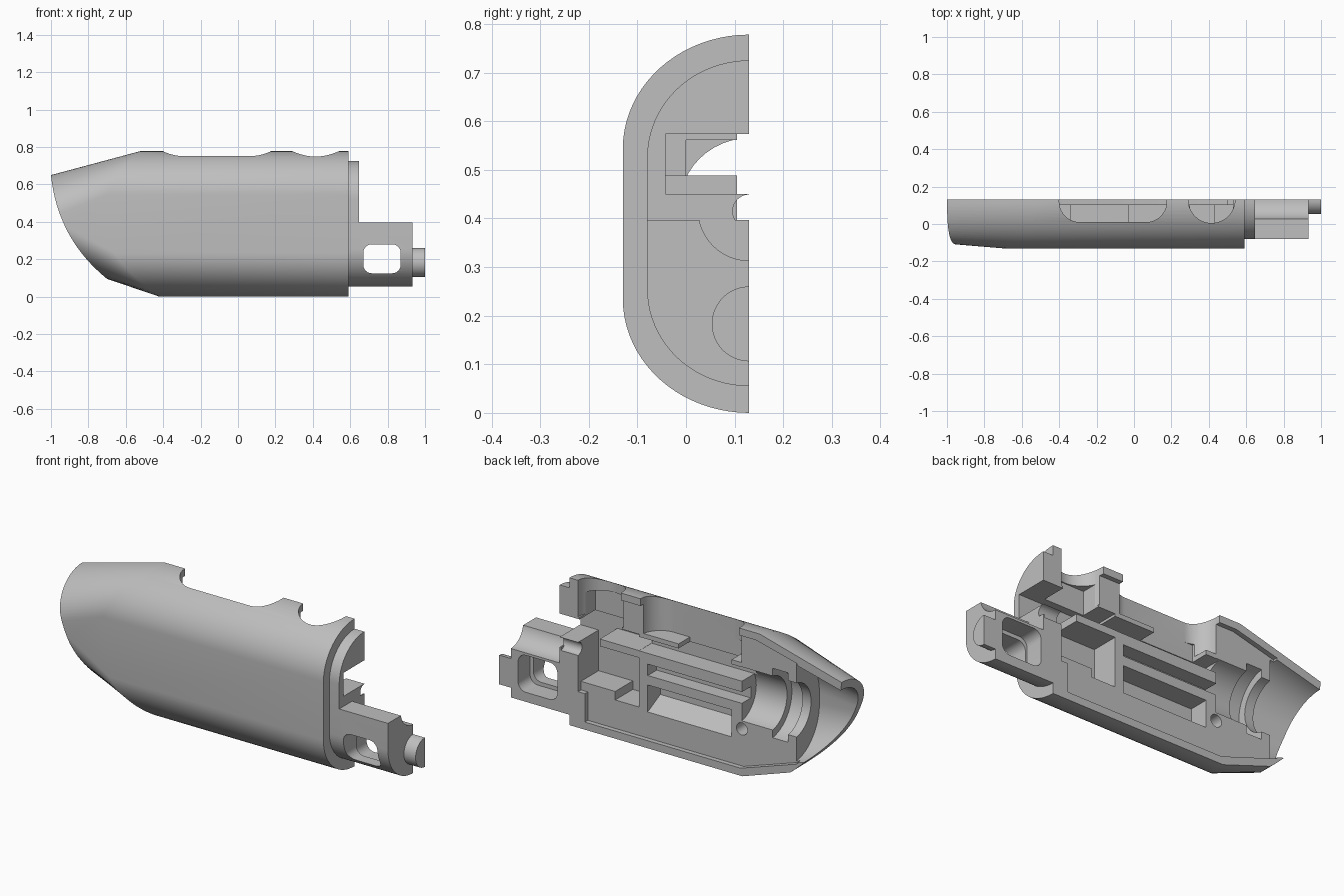
import bpy, bmesh, math
from mathutils import Vector, Matrix

if "Cube" in bpy.data.objects:
    bpy.data.objects.remove(bpy.data.objects["Cube"], do_unlink=True)

SPLIT = 0.13      # flat joining plane of the half casing
MID = 0.39        # mid height of the casing

grey = bpy.data.materials.new("plain_grey")
grey.use_nodes = True
COLOUR = (0.52, 0.52, 0.52, 1)
grey.diffuse_color = COLOUR
grey.node_tree.nodes["Principled BSDF"].inputs["Base Color"].default_value = COLOUR


def make(name, bm):
    bmesh.ops.recalc_face_normals(bm, faces=bm.faces)
    mesh = bpy.data.meshes.new(name)
    bm.to_mesh(mesh)
    bm.free()
    mesh.materials.append(grey)
    obj = bpy.data.objects.new(name, mesh)
    bpy.context.scene.collection.objects.link(obj)
    return obj


def loft(name, rings):
    bm = bmesh.new()
    loops = [[bm.verts.new(p) for p in ring] for ring in rings]
    n = len(loops[0])
    for a, b in zip(loops, loops[1:]):
        for i in range(n):
            j = (i + 1) % n
            bm.faces.new((a[i], a[j], b[j], b[i]))
    bm.faces.new(loops[0])
    bm.faces.new(loops[-1])
    return make(name, bm)


def section(x, depth, low, high, corner=0.235, over=0.0, steps=20):
    """Half of a rounded slot, open towards the joining plane."""
    rz = min(corner, (high - low) / 2 - 0.005)
    arc = [i * math.pi / 2 / steps for i in range(steps + 1)]
    yz = [(SPLIT - depth * math.sin(t), high - rz + rz * math.cos(t)) for t in arc]
    yz += [(SPLIT - depth * math.cos(t), low + rz - rz * math.sin(t)) for t in arc]
    if over:
        yz = [(SPLIT + over, high)] + yz + [(SPLIT + over, low)]
    return [(x(z) if callable(x) else x, y, z) for y, z in yz]


def box(name, x0, x1, y0, y1, z0, z1, bevel=0.0):
    bm = bmesh.new()
    size = Matrix.Diagonal((x1 - x0, y1 - y0, z1 - z0, 1))
    mid = Matrix.Translation(((x0 + x1) / 2, (y0 + y1) / 2, (z0 + z1) / 2))
    bmesh.ops.create_cube(bm, size=1, matrix=mid @ size)
    if bevel:
        edges = [e for e in bm.edges
                 if abs(e.verts[0].co.y - e.verts[1].co.y) > 1e-4]
        bmesh.ops.bevel(bm, geom=edges, offset=bevel, segments=6,
                        profile=0.5, affect="EDGES")
    return make(name, bm)


def rod(name, axis, centre, r, length):
    bm = bmesh.new()
    turn = Vector((0, 0, 1)).rotation_difference(Vector(axis)).to_matrix().to_4x4()
    bmesh.ops.create_cone(bm, cap_ends=True, segments=48, radius1=r, radius2=r,
                          depth=length, matrix=Matrix.Translation(centre) @ turn)
    return make(name, bm)


def rod_x(name, x0, x1, z, r):
    return rod(name, (1, 0, 0), ((x0 + x1) / 2, SPLIT, z), r, x1 - x0)


def carve(obj, cutters):
    for c in cutters:
        m = obj.modifiers.new("cut_" + c.name, "BOOLEAN")
        m.object, m.operation, m.solver = c, "DIFFERENCE", "EXACT"
    bpy.context.view_layer.update()
    graph = bpy.context.evaluated_depsgraph_get()
    mesh = bpy.data.meshes.new_from_object(obj.evaluated_get(graph))
    obj.modifiers.clear()
    obj.data = mesh


def shade(obj):
    bpy.ops.object.select_all(action="DESELECT")
    obj.select_set(True)
    bpy.context.view_layer.objects.active = obj
    bpy.ops.object.shade_smooth_by_angle(angle=math.radians(25))


# Outer casing: straight rounded body with a tapered nose
def bend(z):
    u = (z - MID) / MID
    return -0.72 + 0.25 * u * u - 0.05 * u


casing = loft("casing", [section(0.59, 0.26, 0, 0.778),
                         section(bend, 0.26, 0, 0.778),
                         section(-1.0, 0.235, 0.197, 0.65)])

# Curved cut across the nose
tip, ctrl, heel = Vector((-1, 0.65)), Vector((-0.965, 0.31)), Vector((-0.7, 0.095))
curve = [tip * (1 - t) ** 2 + ctrl * 2 * t * (1 - t) + heel * t * t
         for t in [i / 16 for i in range(17)]]
outline = [(-1.2, 0.65)] + [tuple(p) for p in curve] + [(-0.7, -0.1), (-1.2, -0.1)]
nose_cut = loft("nose_cut", [[(x, y, z) for x, z in outline] for y in (-0.3, 0.3)])

# Hollow nose and the stepped bore behind it
cavity = loft("nose_cavity", [section(-1.1, 0.18, 0.275, 0.58, over=0.1),
                              section(-0.72, 0.215, 0.15, 0.675, over=0.1)])
bore = rod_x("nose_bore", -0.75, -0.4, 0.42, 0.145)
bore_groove = rod_x("bore_groove", -0.67, -0.58, 0.42, 0.185)

# Recessed joining face inside the rim
face_recess = loft("face_recess", [
    [(x, y, z) for x, z in ((0.5, 0.04), (-0.41, 0.04), (-0.74, 0.15),
                            (-0.74, 0.68), (-0.5, 0.74), (0.5, 0.74))]
    for y in (0.105, 0.3)])

# Openings through the top
long_window = box("long_window", -0.4, 0.175, 0.01, 0.3, 0.585, 0.9)
bm = bmesh.new()
bm.from_mesh(long_window.data)
corners = [e for e in bm.edges if all(v.co.y < 0.1 for v in e.verts)
           and abs(e.verts[0].co.z - e.verts[1].co.z) > 0.1]
bmesh.ops.bevel(bm, geom=corners, offset=0.11, segments=10, profile=0.5, affect="EDGES")
bm.to_mesh(long_window.data)
bm.free()
window_well = box("window_well", -0.34, -0.03, 0.01, 0.3, 0.5, 0.65)
round_window = rod("round_window", (0, 0, 1), (0.415, SPLIT, 0.75), 0.125, 0.33)

# Inner compartments
channel = box("channel", -0.42, 0.25, 0.0, 0.3, 0.487, 0.561)
rear_channel = box("rear_channel", 0.5, 0.8, -0.042, 0.3, 0.45, 0.574)
rear_notch = box("rear_notch", -0.42, 0.4, 0.105, 0.3, 0.45, 0.5)
rear_bay = box("rear_bay", 0.2, 0.54, -0.042, 0.3, 0.19, 0.574)
upper_bay = box("upper_bay", 0.3, 0.53, 0.0, 0.3, 0.55, 0.7)
middle_bay = loft("middle_bay", [
    [(x, y, z) for y, z in ((0.3, 0.15), (0.12, 0.17), (0.0, 0.23),
                            (0.0, 0.32), (0.3, 0.32))] for x in (-0.34, 0.15)])
slot = box("slot", -0.42, 0.15, 0.03, 0.3, 0.37, 0.43)
screw_hole = rod("screw_hole", (0, 1, 0), (-0.4, 0.15, 0.235), 0.032, 0.24)
wire_hole = rod_x("wire_hole", 0.5, 0.8, 0.415, 0.034)

# Shelves standing in the rear compartment
upper_shelf = box("upper_shelf", 0.2, 0.43, -0.06, 0.105, 0.45, 0.488)
lower_shelf = box("lower_shelf", 0.34, 0.55, -0.06, 0.105, 0.18, 0.235)

# Stepped lip at the rear and tail block beyond it
rear_lip = loft("rear_lip", [section(x, 0.21, 0.055, 0.725, 0.2) for x in (0.585, 0.647)])
tail_block = loft("tail_block", [section(x, 0.21, 0.055, 0.725, 0.2) for x in (0.64, 0.932)])
tail_top = box("tail_top", 0.6, 1.1, -0.3, 0.3, 0.397, 0.9)
tail_groove = rod_x("tail_groove", 0.647, 1.1, 0.418, 0.105)
tail_window = box("tail_window", 0.67, 0.87, -0.3, 0.3, 0.125, 0.28, 0.045)
tail_recess = box("tail_recess", 0.66, 0.89, 0.03, 0.3, 0.105, 0.3, 0.045)
end_peg = rod_x("end_peg", 0.925, 1.0, 0.183, 0.077)
peg_half = box("peg_half", 0.9, 1.1, SPLIT, 0.4, 0, 0.4)

jobs = {
    casing: [nose_cut, cavity, bore, bore_groove, face_recess, long_window,
             window_well, round_window, channel, rear_channel, rear_notch, rear_bay,
             upper_bay, middle_bay, slot, screw_hole, wire_hole],
    rear_lip: [rear_channel, wire_hole],
    tail_block: [tail_top, tail_groove, tail_window, tail_recess],
    end_peg: [peg_half],
}
for part, cutters in jobs.items():
    carve(part, cutters)
for cutter in {c for cutters in jobs.values() for c in cutters}:
    bpy.data.objects.remove(cutter, do_unlink=True)
for part in jobs:
    shade(part)
